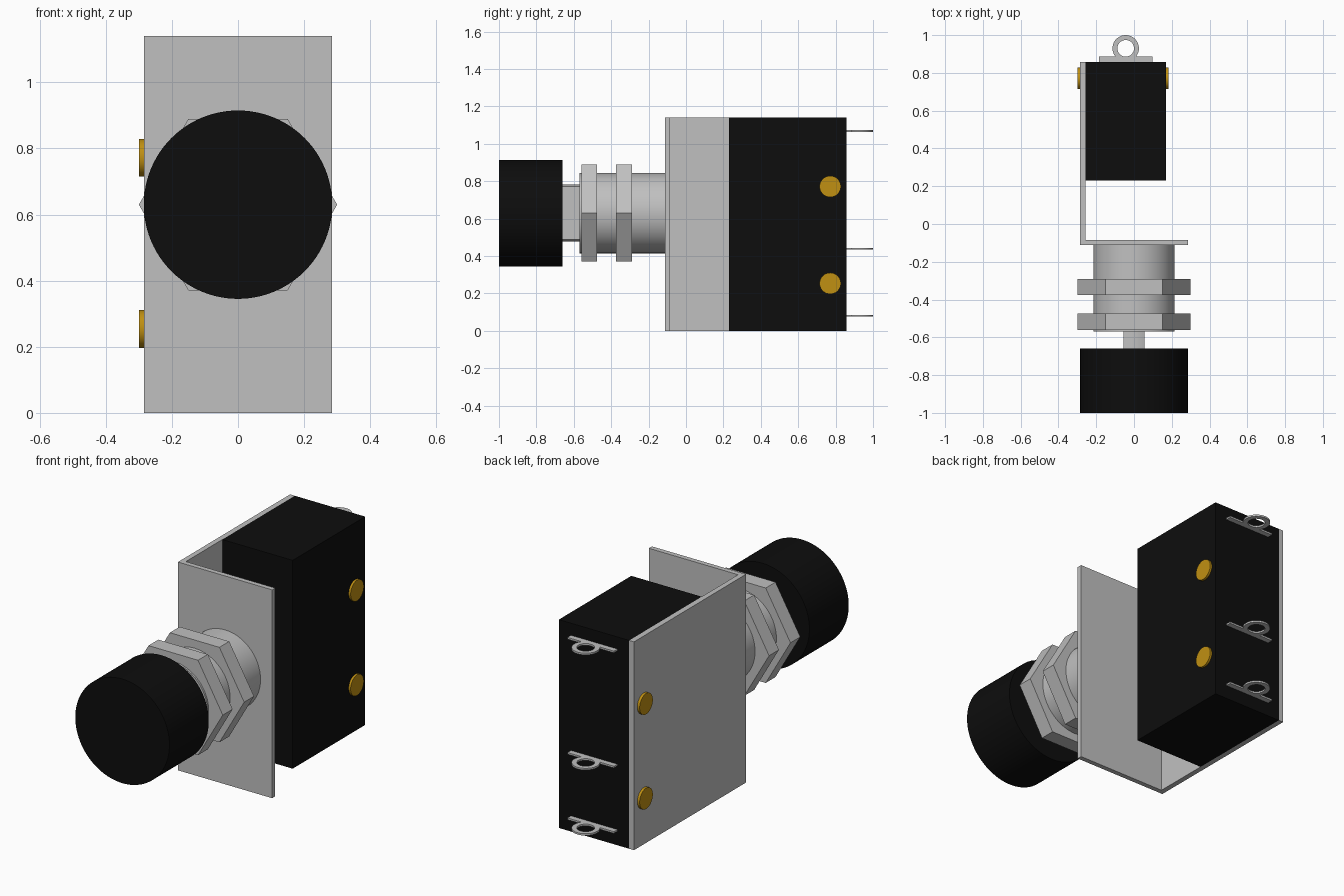
import bpy
import bmesh
import math
from mathutils import Matrix, Vector

cube = bpy.data.objects.get("Cube")
if cube:
    bpy.data.objects.remove(cube, do_unlink=True)


def material(name, rgb, rough):
    m = bpy.data.materials.new(name)
    m.use_nodes = True
    m.diffuse_color = (*rgb, 1)
    bsdf = m.node_tree.nodes["Principled BSDF"]
    bsdf.inputs["Base Color"].default_value = (*rgb, 1)
    bsdf.inputs["Roughness"].default_value = rough
    return m


BLACK = material("black plastic", (0.004, 0.004, 0.004), 0.5)
STEEL = material("light grey metal", (0.527, 0.527, 0.527), 0.5)
BRASS = material("brass", (0.527, 0.28, 0.006), 0.5)


def finish(name, bm, mat, smooth=False):
    bmesh.ops.recalc_face_normals(bm, faces=bm.faces)
    mesh = bpy.data.meshes.new(name)
    bm.to_mesh(mesh)
    bm.free()
    mesh.materials.append(mat)
    ob = bpy.data.objects.new(name, mesh)
    bpy.context.collection.objects.link(ob)
    if smooth:
        bpy.ops.object.select_all(action="DESELECT")
        ob.select_set(True)
        bpy.context.view_layer.objects.active = ob
        bpy.ops.object.shade_smooth_by_angle(angle=math.radians(30))
    return ob


def prism(name, outline, start, end, mat, axis="z", smooth=False):
    """Extrude a 2D outline along x, y or z; the other two axes keep their order."""
    place = {"x": lambda a, b, c: (c, a, b),
             "y": lambda a, b, c: (a, c, b),
             "z": lambda a, b, c: (a, b, c)}[axis]
    bm = bmesh.new()
    face = bm.faces.new([bm.verts.new(place(a, b, start)) for a, b in outline])
    new = bmesh.ops.extrude_face_region(bm, geom=[face])["geom"]
    verts = [v for v in new if isinstance(v, bmesh.types.BMVert)]
    bmesh.ops.translate(bm, verts=verts, vec=place(0, 0, end - start))
    return finish(name, bm, mat, smooth)


def circle(ca, cb, r, n=64):
    return [(ca + r * math.cos(2 * math.pi * i / n),
             cb + r * math.sin(2 * math.pi * i / n)) for i in range(n)]


def rect(a0, b0, a1, b1):
    return [(a0, b0), (a1, b0), (a1, b1), (a0, b1)]


HEIGHT = 1.14
AXIS_Z = 0.63

# L-shaped mounting bracket
prism("bracket", [(-0.285, -0.112), (0.285, -0.112), (0.285, -0.085),
                  (-0.256, -0.085), (-0.256, 0.857), (-0.285, 0.857)],
      0, HEIGHT, STEEL)

# Switch housing
prism("switch_housing", rect(-0.256, 0.23, 0.17, 0.857), 0, HEIGHT, BLACK)

# Threaded barrel, hexagonal nuts and push button
prism("barrel", circle(0, AXIS_Z, 0.215), -0.57, -0.112, STEEL, "y", True)
for name, y0 in (("front_nut", -0.56), ("rear_nut", -0.375)):
    prism(name, circle(0, AXIS_Z, 0.3, 6), y0, y0 + 0.085, STEEL, "y")
prism("button_cap", circle(0, AXIS_Z, 0.285, 96), -1.0, -0.66, BLACK, "y", True)

# Plunger: flat-sided stem with rounded top and bottom
half = math.asin(0.056 / 0.153)
arc = [math.pi / 2 - half + 2 * half * i / 8 for i in range(9)]
stem = [(0.153 * math.cos(t), AXIS_Z + 0.153 * math.sin(t))
        for t in arc + [t + math.pi for t in arc]]
prism("plunger", stem, -0.66, -0.57, STEEL, "y", True)

# Brass rivets passing through housing and bracket
for name, z in (("lower_rivet", 0.254), ("upper_rivet", 0.772)):
    prism(name, circle(0.771, z, 0.057, 48), -0.299, 0.182, BRASS, "x", True)


# Solder terminals: a narrow strip with a flat ring
def ring(name, x, y, z, outer, inner, thick, n=48):
    bm = bmesh.new()
    section = [bm.verts.new((x + r, y, z + h)) for r, h in
               ((inner, 0), (outer, 0), (outer, thick), (inner, thick))]
    edges = [bm.edges.new((section[i], section[(i + 1) % 4])) for i in range(4)]
    bmesh.ops.spin(bm, geom=section + edges, cent=(x, y, z), axis=(0, 0, 1),
                   angle=2 * math.pi, steps=n)
    bmesh.ops.remove_doubles(bm, verts=bm.verts, dist=1e-4)
    return finish(name, bm, STEEL, True)


for name, z in (("lower", 0.076), ("middle", 0.434), ("upper", 1.064)):
    prism(name + "_terminal_strip", rect(-0.185, 0.857, 0.097, 0.887),
          z, z + 0.01, STEEL)
    ring(name + "_terminal_ring", -0.044, 0.93, z, 0.07, 0.044, 0.01)
